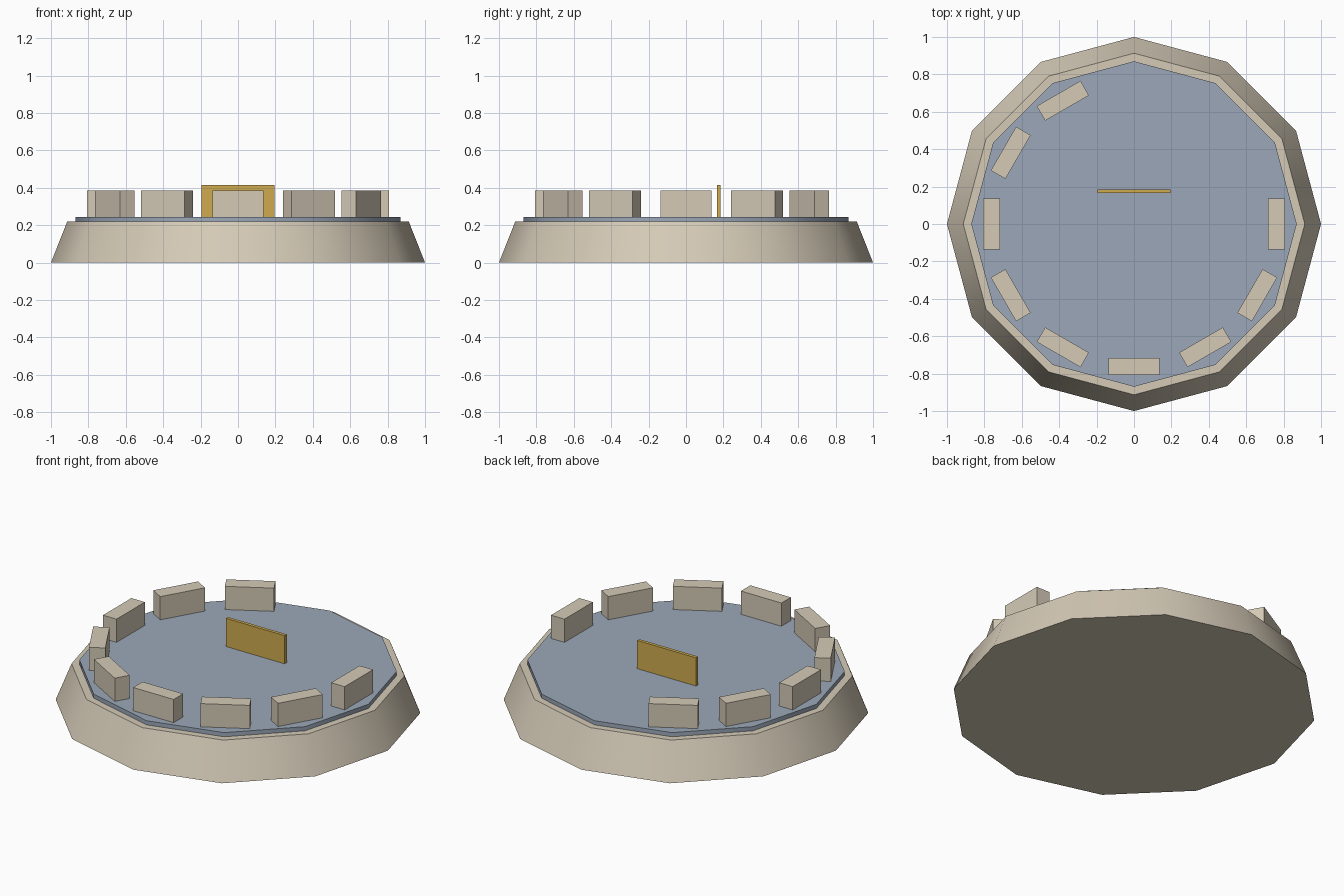
import bpy, math

if "Cube" in bpy.data.objects:
    bpy.data.objects.remove(bpy.data.objects["Cube"])


def material(name, rgb):
    m = bpy.data.materials.new(name)
    m.diffuse_color = (*rgb, 1)
    m.use_nodes = True
    m.node_tree.nodes["Principled BSDF"].inputs["Base Color"].default_value = m.diffuse_color
    return m


stone = material("pale stone", (0.66, 0.59, 0.47))
slate = material("slate blue", (0.33, 0.39, 0.48))
gold = material("gold", (0.62, 0.41, 0.08))


def disc(name, r1, r2, z0, z1, mat):
    # Twelve-sided tapered disc with a vertex on +x
    bpy.ops.mesh.primitive_cone_add(vertices=12, radius1=r1, radius2=r2,
                                    depth=z1 - z0, location=(0, 0, (z0 + z1) / 2))
    o = bpy.context.object
    o.name = name
    o.data.materials.append(mat)
    bpy.ops.object.shade_smooth_by_angle(angle=math.radians(40))
    return o


def box(name, size, loc, mat, turn=0):
    bpy.ops.mesh.primitive_cube_add(size=1, location=loc, rotation=(0, 0, turn))
    o = bpy.context.object
    o.name = name
    o.scale = size
    o.data.materials.append(mat)
    return o


# Plinth and floor
disc("plinth", 1.0, 0.913, 0, 0.22, stone)
disc("floor", 0.87, 0.87, 0.215, 0.245, slate)

# Ring of wall blocks, with a gap at the back right
for deg in range(120, 361, 30):
    a = math.radians(deg)
    box("wall_block", (0.09, 0.27, 0.145),
        (0.761 * math.cos(a), 0.761 * math.sin(a), 0.3125), stone, a)

# Upright panel in the middle
box("panel", (0.392, 0.02, 0.175), (0, 0.175, 0.3275), gold)
